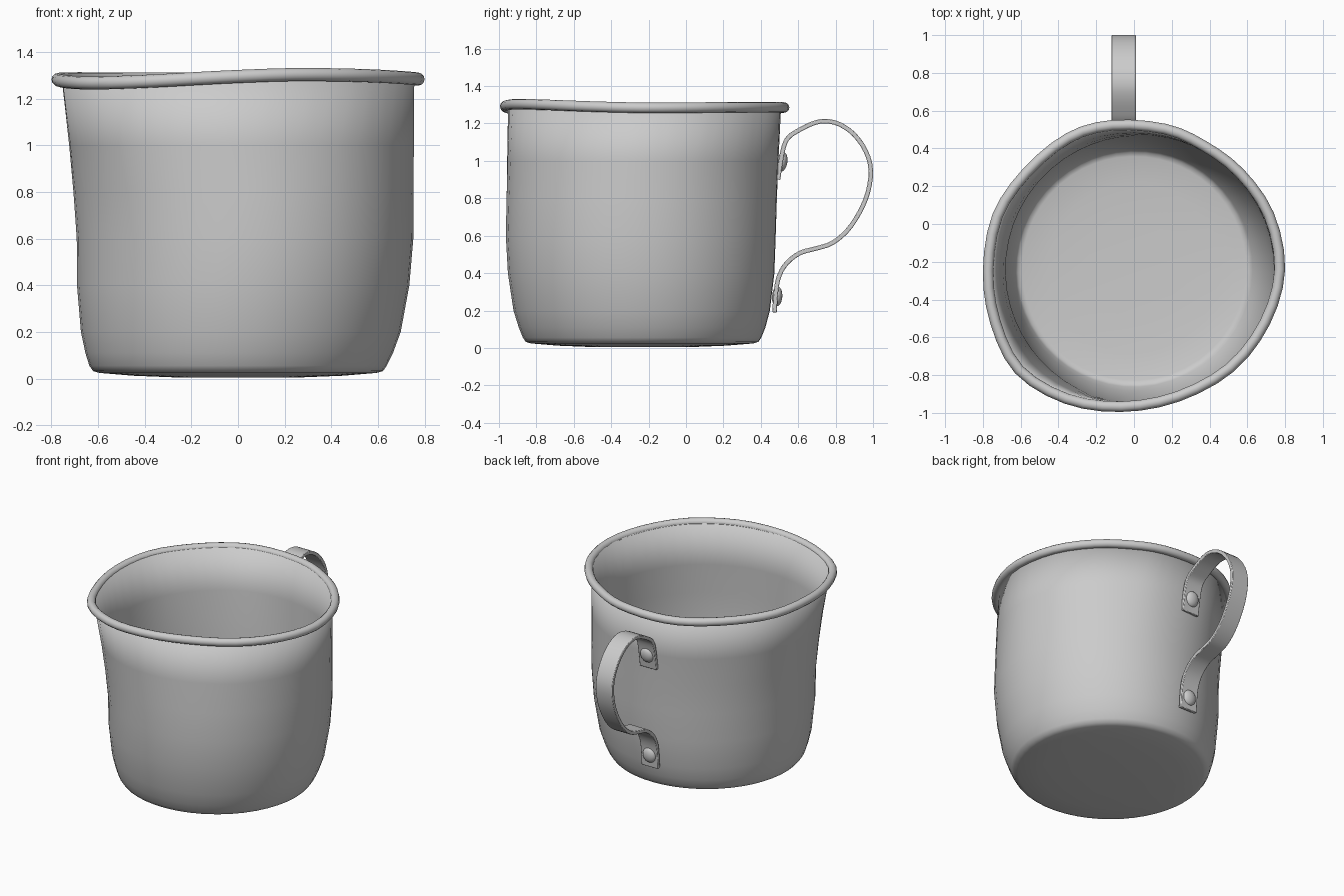
import bpy, bmesh, math
from mathutils import Vector, Matrix

if "Cube" in bpy.data.objects:
    bpy.data.objects.remove(bpy.data.objects["Cube"])


def finish(bm, name, angle=40):
    bmesh.ops.recalc_face_normals(bm, faces=bm.faces)
    me = bpy.data.meshes.new(name)
    bm.to_mesh(me)
    bm.free()
    ob = bpy.data.objects.new(name, me)
    bpy.context.collection.objects.link(ob)
    bpy.ops.object.select_all(action='DESELECT')
    ob.select_set(True)
    bpy.context.view_layer.objects.active = ob
    bpy.ops.object.shade_smooth_by_angle(angle=math.radians(angle))
    return ob


def loft(rings, loop=False, cap_start=False, cap_end=False):
    bm = bmesh.new()
    vs = [[bm.verts.new(p) for p in r] for r in rings]
    n = len(vs[0])
    for i in range(len(vs) if loop else len(vs) - 1):
        a, b = vs[i], vs[(i + 1) % len(vs)]
        for j in range(n):
            k = (j + 1) % n
            bm.faces.new((a[j], a[k], b[k], b[j]))
    if cap_start:
        bm.faces.new(vs[0])
    if cap_end:
        bm.faces.new(vs[-1])
    return bm


def spline(pts, closed, steps):
    n, out = len(pts), []
    get = (lambda i: pts[i % n]) if closed else (lambda i: pts[min(max(i, 0), n - 1)])
    for i in range(n if closed else n - 1):
        a, b, c, d = (Vector(get(i + k)) for k in (-1, 0, 1, 2))
        for s in range(steps):
            t = s / steps
            out.append(0.5 * (2 * b + (c - a) * t + (2 * a - 5 * b + 4 * c - d) * t * t
                              + (3 * b - a - 3 * c + d) * t ** 3))
    if not closed:
        out.append(Vector(pts[-1]))
    return out


# Dented rim outline (outer edge x, y and tube height z)
outline = [(0.80, -0.24, 1.284), (0.74, 0.06, 1.285), (0.58, 0.29, 1.287), (0.38, 0.44, 1.287),
           (0.17, 0.53, 1.286), (-0.12, 0.55, 1.285), (-0.36, 0.48, 1.285), (-0.59, 0.29, 1.285),
           (-0.75, 0.05, 1.285), (-0.80, -0.25, 1.282), (-0.76, -0.53, 1.272), (-0.63, -0.79, 1.267),
           (-0.37, -0.95, 1.276), (-0.07, -0.995, 1.292), (0.24, -0.94, 1.303),
           (0.53, -0.78, 1.300), (0.72, -0.53, 1.291)]
C = Vector((0, -0.22, 0))
TUBE = 0.028
edge = spline(outline, True, 3)
dirs = [Vector((p.x - C.x, p.y - C.y, 0)).normalized() for p in edge]
rim_mid = [p - d * TUBE for p, d in zip(edge, dirs)]

# Cup body: round at the base, blending into the dented rim
levels = [(0.004, 0.25, 0, -.235, 0), (0.012, 0.45, 0, -.235, 0), (0.024, 0.595, 0, -.235, 0),
          (0.032, 0.622, 0, -.235, 0), (0.055, 0.638, 0, -.235, 0), (0.11, 0.66, .005, -.235, 0),
          (0.2, 0.686, .012, -.237, 0), (0.4, 0.713, .022, -.24, 0), (0.6, 0.722, .03, -.242, 0),
          (0.8, 0.722, .03, -.242, .22), (1.0, 0.722, .03, -.242, .5), (1.29, 0.722, .03, -.242, 1)]
rings = []
for z, r, cx, cy, t in levels:
    ring = []
    for m, d in zip(rim_mid, dirs):
        base = Vector((cx, cy, z)) + d * r
        top = m - d * 0.016
        top.z = z + (m.z - 1.285) * t
        ring.append(base.lerp(top, t))
    rings.append(ring)
body = finish(loft(rings, cap_start=True), "cup_body", 60)
sol = body.modifiers.new("wall", 'SOLIDIFY')
sol.thickness = 0.012
sol.offset = -1

# Rolled rim
tube = []
for m, d in zip(rim_mid, dirs):
    tube.append([m + d * (TUBE * math.cos(a)) + Vector((0, 0, TUBE * math.sin(a)))
                 for a in (k * math.tau / 12 for k in range(12))])
finish(loft(tube, loop=True), "rolled_rim", 60)

# Strap handle: flat section swept along a side profile (y, z)
HX, HW, HT = -0.055, 0.065, 0.012
path = [(.492, .90), (.507, 1.0), (.524, 1.08), (.55, 1.128), (.60, 1.162), (.67, 1.197),
        (.74, 1.213), (.82, 1.196), (.90, 1.14), (.962, 1.05), (.988, .95), (.972, .83),
        (.925, .72), (.86, .625), (.78, .56), (.70, .533), (.61, .508), (.54, .455),
        (.50, .39), (.482, .31), (.473, .19)]
pts = spline([(0, y, z) for y, z in path], False, 3)
straps = []
for i, p in enumerate(pts):
    t = (pts[min(i + 1, len(pts) - 1)] - pts[max(i - 1, 0)]).normalized()
    n = Vector((0, -t.z, t.y)) * HT
    straps.append([Vector((HX + sx * HW, 0, 0)) + p + n * sn
                   for sx, sn in ((-1, -1), (1, -1), (1, 1), (-1, 1))])
handle = finish(loft(straps, cap_start=True, cap_end=True), "strap_handle", 40)
bev = handle.modifiers.new("soft_edges", 'BEVEL')
bev.width = 0.004
bev.segments = 2
bev.limit_method = 'ANGLE'
bev.angle_limit = math.radians(50)

# Domed rivets
for name, y, z, tilt in (("upper_rivet", .514, .995, -9), ("lower_rivet", .487, .275, -4)):
    bm = bmesh.new()
    bmesh.ops.create_uvsphere(bm, u_segments=20, v_segments=12, radius=1)
    bmesh.ops.transform(bm, verts=bm.verts, matrix=Matrix.Translation((HX, y, z))
                        @ Matrix.Rotation(math.radians(tilt), 4, 'X')
                        @ Matrix.Diagonal((.05, .028, .053, 1)))
    finish(bm, name, 60)
